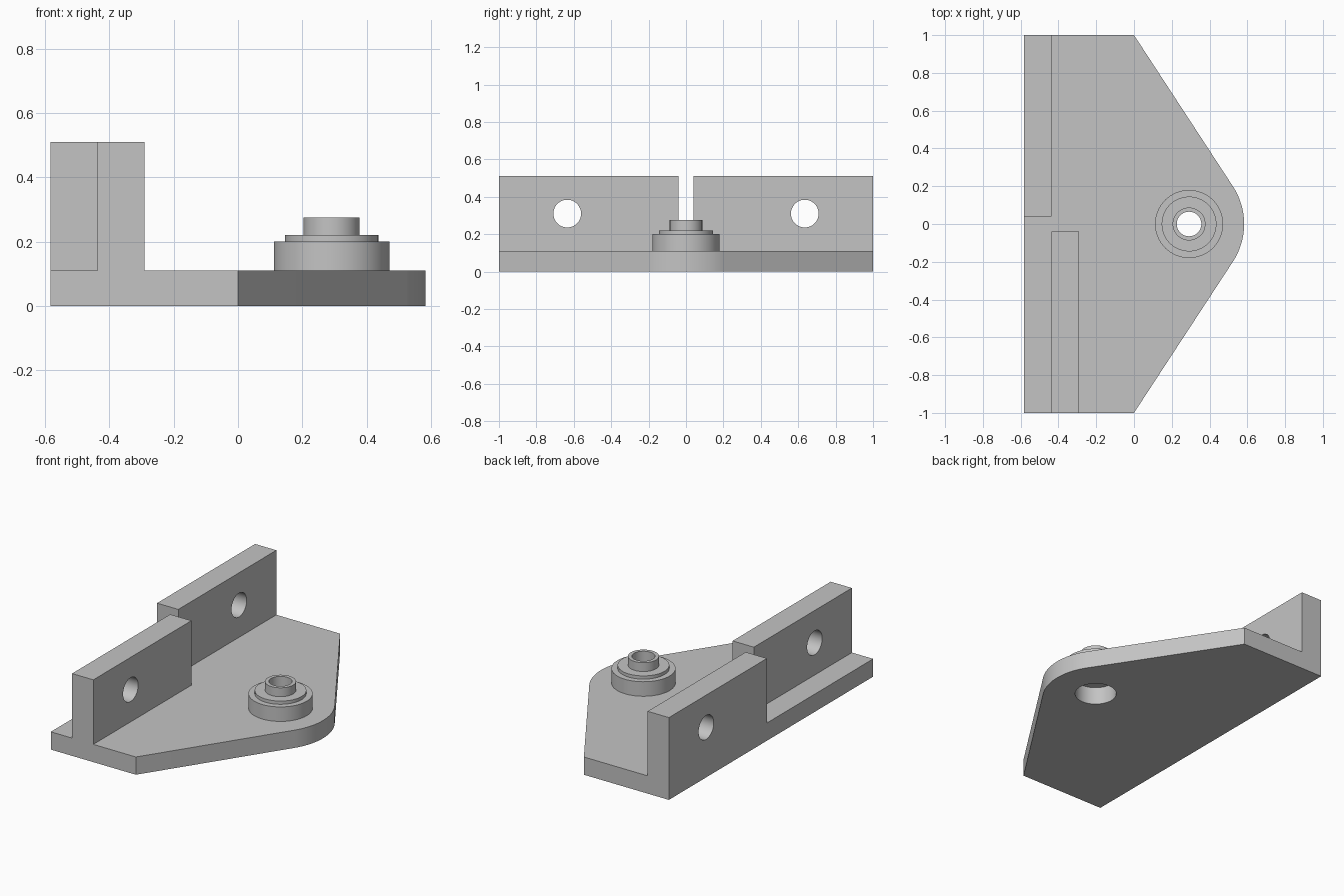
import bpy, bmesh, math
from mathutils import Matrix, Vector

if "Cube" in bpy.data.objects:
    bpy.data.objects.remove(bpy.data.objects["Cube"], do_unlink=True)

HALF = 0.583          # half of the depth in x
PLATE = 0.11          # plate thickness
WALL = HALF / 4       # wall thickness
TOP = 0.51            # wall height
BOSS_X = HALF / 2

grey = bpy.data.materials.new("plain grey")
grey.use_nodes = True
colour = (0.55, 0.55, 0.55, 1)
grey.diffuse_color = colour
grey.node_tree.nodes["Principled BSDF"].inputs["Base Color"].default_value = colour


def make(name, bm):
    bmesh.ops.recalc_face_normals(bm, faces=bm.faces)
    mesh = bpy.data.meshes.new(name)
    bm.to_mesh(mesh)
    bm.free()
    mesh.materials.append(grey)
    obj = bpy.data.objects.new(name, mesh)
    bpy.context.collection.objects.link(obj)
    return obj


def activate(obj):
    bpy.ops.object.select_all(action="DESELECT")
    obj.select_set(True)
    bpy.context.view_layer.objects.active = obj


def box(name, low, high):
    bm = bmesh.new()
    low, high = Vector(low), Vector(high)
    size = Matrix.Diagonal(high - low).to_4x4()
    bmesh.ops.create_cube(bm, size=1, matrix=Matrix.Translation((low + high) / 2) @ size)
    return make(name, bm)


def rod(name, centre, radius, length, axis):
    bm = bmesh.new()
    turn = Matrix.Rotation(math.pi / 2, 4, "Y") if axis == "X" else Matrix()
    bmesh.ops.create_cone(bm, cap_ends=True, segments=64, radius1=radius, radius2=radius,
                          depth=length, matrix=Matrix.Translation(centre) @ turn)
    return make(name, bm)


def combine(target, other, operation):
    other.hide_render = True
    mod = target.modifiers.new(operation.lower(), "BOOLEAN")
    mod.operation, mod.object, mod.solver = operation, other, "EXACT"
    activate(target)
    bpy.ops.object.modifier_apply(modifier=mod.name)
    bpy.data.objects.remove(other, do_unlink=True)


# Base plate: straight back, tapering to a rounded nose
nose_r = 0.364
nose_x = HALF - nose_r
tangent = math.atan2(-1, -nose_x) + math.acos(nose_r / math.hypot(nose_x, 1))
steps = 32
outline = [(-HALF, 1), (-HALF, -1), (0, -1)]
for i in range(steps + 1):
    a = tangent * (1 - 2 * i / steps)
    outline.append((nose_x + nose_r * math.cos(a), nose_r * math.sin(a)))
outline.append((0, 1))
bm = bmesh.new()
base = bm.faces.new([bm.verts.new((x, y, 0)) for x, y in outline])
raised = bmesh.ops.extrude_face_region(bm, geom=[base])["geom"]
bmesh.ops.translate(bm, vec=(0, 0, PLATE),
                    verts=[v for v in raised if isinstance(v, bmesh.types.BMVert)])
bracket = make("bracket", bm)

# Two staggered upright walls, each with a bolt hole
for side, x in ((1, -HALF), (-1, -HALF + WALL)):
    ends = sorted((side * 0.04, side))
    wall = box("wall", (x, ends[0], PLATE / 2), (x + WALL, ends[1], TOP))
    combine(bracket, wall, "UNION")
    hole = rod("bolt_hole", (x + WALL / 2, side * 0.635, 0.31), 0.074, WALL * 1.5, "X")
    combine(bracket, hole, "DIFFERENCE")

# Wide hole through the plate beneath the boss
combine(bracket, rod("plate_hole", (BOSS_X, 0, PLATE / 2), 0.12, PLATE * 2, "Z"), "DIFFERENCE")

# Stepped boss with a through bore, turned from a profile
profile = [(0.065, PLATE), (0.18, PLATE), (0.18, 0.2), (0.145, 0.2), (0.145, 0.22),
           (0.087, 0.22), (0.087, 0.275), (0.065, 0.275)]
bm = bmesh.new()
verts = [bm.verts.new((BOSS_X + r, 0, z)) for r, z in profile]
edges = [bm.edges.new((v, verts[i - 1])) for i, v in enumerate(verts)]
bmesh.ops.spin(bm, geom=verts + edges, cent=(BOSS_X, 0, 0), axis=(0, 0, 1),
               angle=math.tau, steps=64, use_merge=True)
bmesh.ops.remove_doubles(bm, verts=bm.verts, dist=0.0005)
boss = make("stepped_boss", bm)

for obj in (bracket, boss):
    activate(obj)
    bpy.ops.object.shade_smooth_by_angle(angle=math.radians(30))
